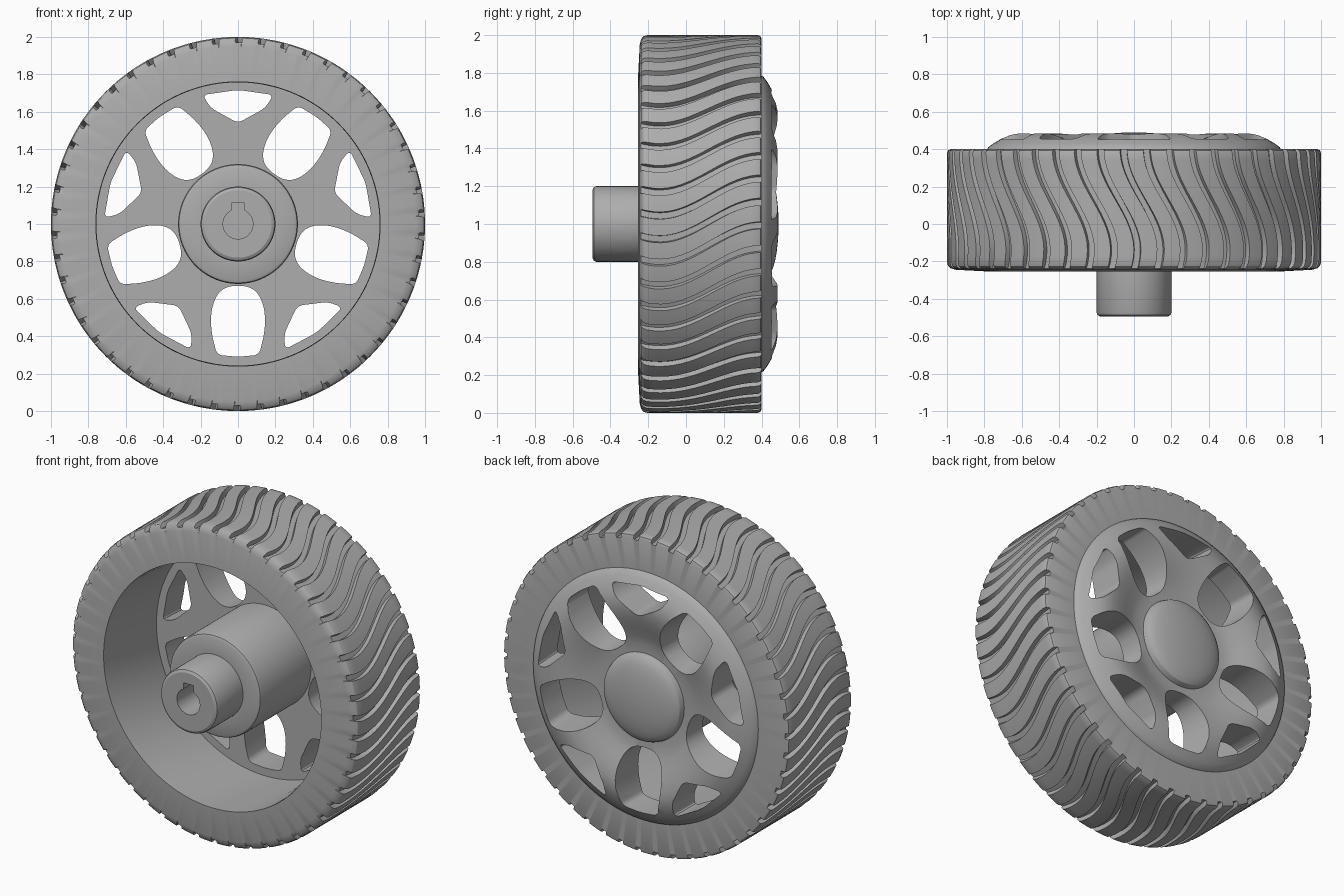
import bpy, bmesh, math
from math import sin, cos, pi

if "Cube" in bpy.data.objects:
    bpy.data.objects.remove(bpy.data.objects["Cube"])

grey = bpy.data.materials.new("plain_grey")
grey.use_nodes = True
COLOUR = (0.42, 0.42, 0.42, 1)
grey.diffuse_color = COLOUR
for node in grey.node_tree.nodes:
    if node.type == 'BSDF_PRINCIPLED':
        node.inputs["Base Color"].default_value = COLOUR


def finish(name, bm):
    bmesh.ops.remove_doubles(bm, verts=bm.verts, dist=0.0001)
    bmesh.ops.recalc_face_normals(bm, faces=bm.faces)
    mesh = bpy.data.meshes.new(name)
    bm.to_mesh(mesh)
    bm.free()
    mesh.materials.append(grey)
    obj = bpy.data.objects.new(name, mesh)
    bpy.context.collection.objects.link(obj)
    return obj


def polar(r, a, y):
    return (r * cos(a), y, 1 + r * sin(a))


def skin(name, rings, closed):
    """Join a list of equal rings around the axle into a surface."""
    bm = bmesh.new()
    rows = [[bm.verts.new(p) for p in ring] for ring in rings]
    n = len(rows[0])
    for i in range(len(rows) if closed else len(rows) - 1):
        a, b = rows[i], rows[(i + 1) % len(rows)]
        for j in range(n):
            k = (j + 1) % n
            bm.faces.new((a[j], a[k], b[k], b[j]))
    return finish(name, bm)


def smooth(obj, degrees):
    bpy.ops.object.select_all(action='DESELECT')
    obj.select_set(True)
    bpy.context.view_layer.objects.active = obj
    bpy.ops.object.shade_smooth_by_angle(angle=math.radians(degrees))


# Tyre with wavy tread grooves
GROOVES = 50
PITCH = 2 * pi / GROOVES
GROOVE_FLOOR = 0.97
section = [(0.76, -0.255), (0.95, -0.245), (0.98, -0.237), (0.994, -0.225), (1, -0.205)]
section += [(1, -0.205 + 0.585 * i / 16) for i in range(1, 17)]
section += [(0.994, 0.394), (0.98, 0.4), (0.76, 0.4)]
# position across one pitch, and whether that point lies in the groove
pattern = [(0, False), (0.02, True), (0.28, True), (0.30, False), (0.53, False), (0.76, False)]


def tread_ring(r, y):
    twist = -0.1 * cos(pi * (y + 0.14) / 0.54)
    return [polar(min(r, GROOVE_FLOOR) if low else r, (g + f) * PITCH + twist, y)
            for g in range(GROOVES) for f, low in pattern]


tyre = skin("tyre", [tread_ring(r, y) for r, y in section], True)
smooth(tyre, 30)

# Spoked disc, hub and shaft turned from one profile
dome = [(0.27 * sin(t * pi / 16), 0.43 + 0.06 * cos(t * pi / 16)) for t in range(9)]
back = [(0.275, 0.41), (0.33, 0.412), (0.38, 0.425), (0.44, 0.447), (0.5, 0.468),
        (0.56, 0.482), (0.61, 0.485), (0.66, 0.476), (0.71, 0.455), (0.75, 0.432),
        (0.78, 0.41), (0.79, 0.39)]
front = [(0.79, 0.27), (0.32, 0.27), (0.32, -0.215), (0.315, -0.228), (0.3, -0.235),
         (0.2, -0.235), (0.2, -0.475), (0.195, -0.487), (0.18, -0.495), (0, -0.495)]
SEG = 120
hub = skin("spoked_hub", [[polar(r, 2 * pi * j / SEG, y) for j in range(SEG)]
                          for r, y in dome + back + front], False)


# Window cutters: rounded outlines, flaring towards the back
def window(bm, half, direction, radius):
    outline = half + [(-u, r) for u, r in reversed(half) if u > 0]
    part = bmesh.new()
    face = part.faces.new([part.verts.new((u, 0.2, r)) for u, r in outline])
    bmesh.ops.bevel(part, geom=part.verts[:], offset=radius, segments=4, profile=0.5,
                    affect='VERTICES', clamp_overlap=True)
    loop = [v.co.copy() for v in max(part.faces, key=lambda f: f.calc_area()).verts]
    part.free()
    mid = (min(p.z for p in loop) + max(p.z for p in loop)) / 2
    ends = []
    for y, s in ((0.2, 0.98), (0.27, 1), (0.55, 1.12)):
        ring = []
        for p in loop:
            u, r = p.x * s, mid + (p.z - mid) * (s if p.z < mid else min(s, 1.02))
            x = r * cos(direction) - u * sin(direction)
            z = r * sin(direction) + u * cos(direction)
            ring.append(bm.verts.new((x, y, 1 + z)))
        ends.append(ring)
    n = len(loop)
    for a, b in zip(ends, ends[1:]):
        for j in range(n):
            bm.faces.new((a[j], a[(j + 1) % n], b[(j + 1) % n], b[j]))
    bm.faces.new(ends[0])
    bm.faces.new(ends[-1])


arch = [(0, 0.328), (0.07, 0.338), (0.115, 0.38), (0.14, 0.45), (0.146, 0.52),
        (0.138, 0.6), (0.112, 0.7), (0, 0.71)]
triangle = [(0, 0.54), (0.145, 0.62), (0.19, 0.69), (0, 0.717)]
bm = bmesh.new()
for k in range(5):
    window(bm, arch, -pi / 2 + k * 2 * pi / 5, 0.028)
    window(bm, triangle, pi / 2 + k * 2 * pi / 5, 0.028)
windows = finish("window_cutter", bm)

# Bore with keyway, as one outline
BORE, KEY = 0.08, 0.035
side = math.asin(KEY / BORE)
bore_line = [(BORE * sin(a), BORE * cos(a))
             for a in [side + (2 * pi - 2 * side) * i / 40 for i in range(41)]]
bore_line += [(-KEY, 0.112), (KEY, 0.112)]
bm = bmesh.new()
rings = [[bm.verts.new((x, y, 1 + z)) for x, z in bore_line] for y in (-0.6, 0.2)]
for j in range(len(bore_line)):
    k = (j + 1) % len(bore_line)
    bm.faces.new((rings[0][j], rings[0][k], rings[1][k], rings[1][j]))
for ring in rings:
    bm.faces.new(ring)
bore = finish("bore_cutter", bm)

for cutter in (windows, bore):
    mod = hub.modifiers.new("cut", 'BOOLEAN')
    mod.operation = 'DIFFERENCE'
    mod.solver = 'EXACT'
    mod.object = cutter
    bpy.context.view_layer.objects.active = hub
    bpy.ops.object.modifier_apply(modifier=mod.name)
    bpy.data.objects.remove(cutter)
smooth(hub, 28)
